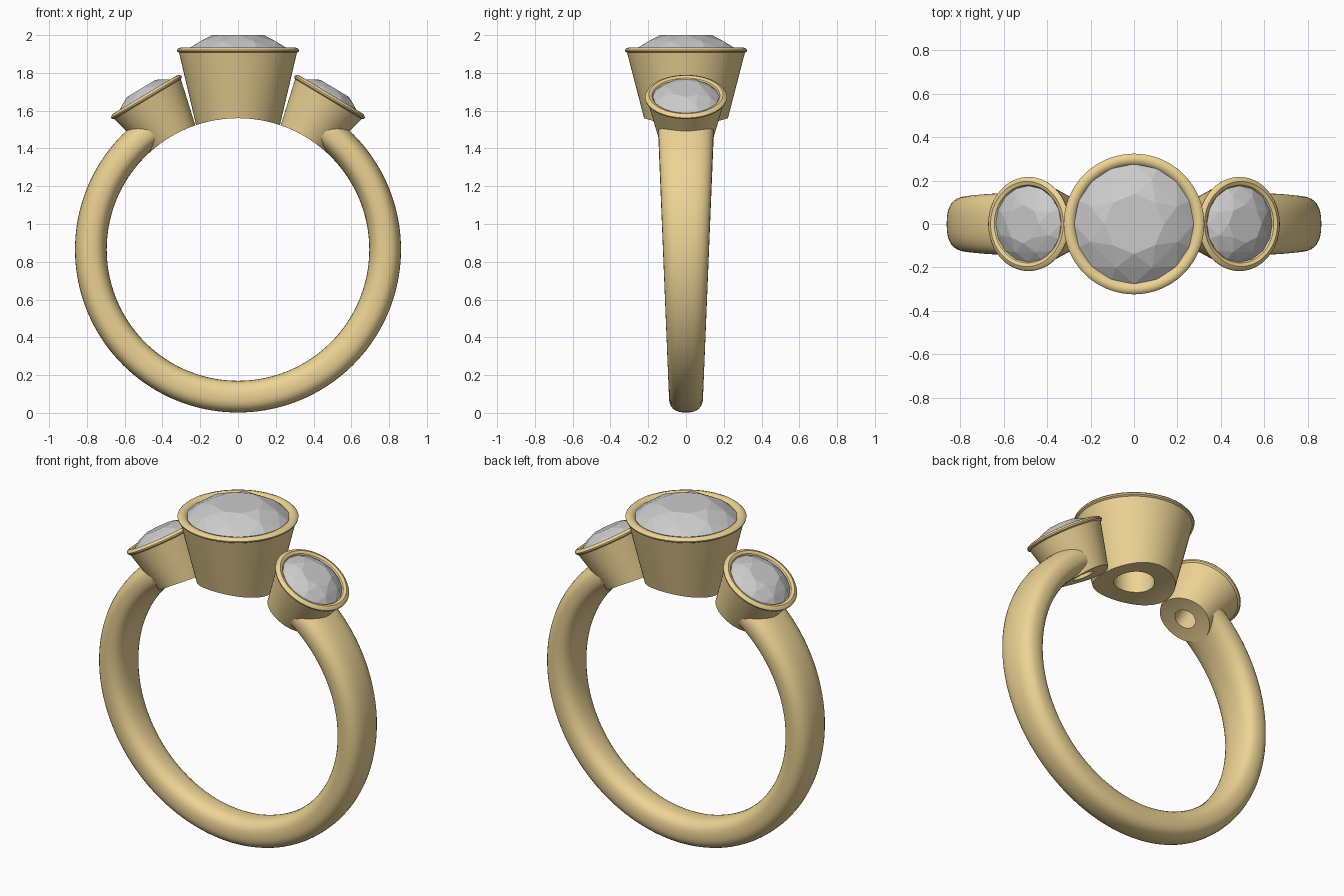
import bpy, bmesh, math
from mathutils import Matrix

if "Cube" in bpy.data.objects:
    bpy.data.objects.remove(bpy.data.objects["Cube"])

R_IN, R_OUT, ZC = 0.695, 0.863, 0.865   # finger hole, band outside, ring centre height
TILT = math.radians(31)                 # lean of the side settings

gold = bpy.data.materials.new("gold")
gold.diffuse_color = (0.85, 0.66, 0.30, 1)
gold.use_nodes = True
gold.node_tree.nodes["Principled BSDF"].inputs["Base Color"].default_value = gold.diffuse_color


def finish(name, bm, mat=None, smooth=None):
    bmesh.ops.recalc_face_normals(bm, faces=bm.faces[:])
    me = bpy.data.meshes.new(name)
    bm.to_mesh(me)
    bm.free()
    ob = bpy.data.objects.new(name, me)
    bpy.context.collection.objects.link(ob)
    if mat:
        me.materials.append(mat)
    if smooth:
        bpy.ops.object.select_all(action='DESELECT')
        ob.select_set(True)
        bpy.context.view_layer.objects.active = ob
        bpy.ops.object.shade_smooth_by_angle(angle=math.radians(smooth))
    return ob


def bridge(bm, a, b):
    n = len(a)
    for i in range(n):
        bm.faces.new((a[i], a[(i + 1) % n], b[(i + 1) % n], b[i]))


def place(bm, angle):
    # radial axis leans towards +x by angle, around the ring centre
    bm.transform(Matrix.Translation((0, 0, ZC)) @ Matrix.Rotation(angle, 4, 'Y'))


def spow(v, p):
    return math.copysign(abs(v) ** p, v)


# tapered band, open at the top, ends hidden inside the side settings
def band():
    bm = bmesh.new()
    start, steps, sides = math.radians(36.5), 128, 32
    mid, half = (R_IN + R_OUT) / 2, (R_OUT - R_IN) / 2
    rings = []
    for i in range(steps + 1):
        a = start + (2 * math.pi - 2 * start) * i / steps
        w = 0.09 + 0.056 * (ZC + mid * math.cos(a) - 0.08) / 1.37
        ring = []
        for j in range(sides):
            t = 2 * math.pi * j / sides
            p = 2 / 2.5
            r = mid + half * spow(math.cos(t), p)
            y = w * spow(math.sin(t), p)
            ring.append(bm.verts.new((r * math.sin(a), y, ZC + r * math.cos(a))))
        rings.append(ring)
    for a, b in zip(rings, rings[1:]):
        bridge(bm, a, b)
    bm.faces.new(rings[0])
    bm.faces.new(rings[-1])
    finish("band", bm, gold, 40)


# conical bezel: w = None means the point lies on the finger hole
def bezel(name, angle, r_base, r_rim, r_gem, r_hole, top):
    lip = r_rim - r_gem
    prof = [(r_base, None), (r_rim - 0.012, top - 0.028), (r_rim - 0.002, top - 0.022),
            (r_rim, top - 0.014), (r_rim - 0.15 * lip, top - 0.005), (r_rim - 0.45 * lip, top),
            (r_gem + 0.2 * lip, top - 0.006), (r_gem, top - 0.02),
            (r_gem - 0.01, top - 0.04), (r_hole, top - 0.75 * r_gem)]
    prof += [(r_hole + (r_base - r_hole) * k / 4, None) for k in range(4)]
    bm = bmesh.new()
    n, rings = 64, []
    for r, w in prof:
        ring = []
        for i in range(n):
            t = 2 * math.pi * i / n
            x, y = r * math.cos(t), r * math.sin(t)
            ring.append(bm.verts.new((x, y, math.sqrt(R_IN ** 2 - x * x) if w is None else w)))
        rings.append(ring)
    for a, b in zip(rings, rings[1:] + rings[:1]):
        bridge(bm, a, b)
    place(bm, angle)
    finish(name, bm, gold, 35)


# faceted round stone: table, crown facets, girdle and pavilion point
def gem(name, angle, r, girdle):
    bm = bmesh.new()
    for k, n, h, turn in ((0.50, 8, 0.29, 0), (0.79, 8, 0.168, 0.5), (1.0, 16, 0.0, 0),
                          (0.4, 8, -0.5, 0.5)):
        for i in range(n):
            t = 2 * math.pi * (i + turn) / n
            bm.verts.new((k * r * math.cos(t), k * r * math.sin(t), girdle + h * r))
    bm.verts.new((0, 0, girdle - 0.8 * r))
    bmesh.ops.convex_hull(bm, input=bm.verts[:])
    bmesh.ops.dissolve_limit(bm, angle_limit=math.radians(1), verts=bm.verts[:], edges=bm.edges[:])
    place(bm, angle)
    finish(name, bm)


band()
bezel("centre_bezel", 0, 0.222, 0.324, 0.27, 0.11, 1.07)
gem("centre_stone", 0, 0.276, 1.055)
for side, s in (("right", 1), ("left", -1)):
    bezel(side + "_bezel", s * TILT, 0.145, 0.217, 0.17, 0.06, 0.957)
    gem(side + "_stone", s * TILT, 0.176, 0.944)
